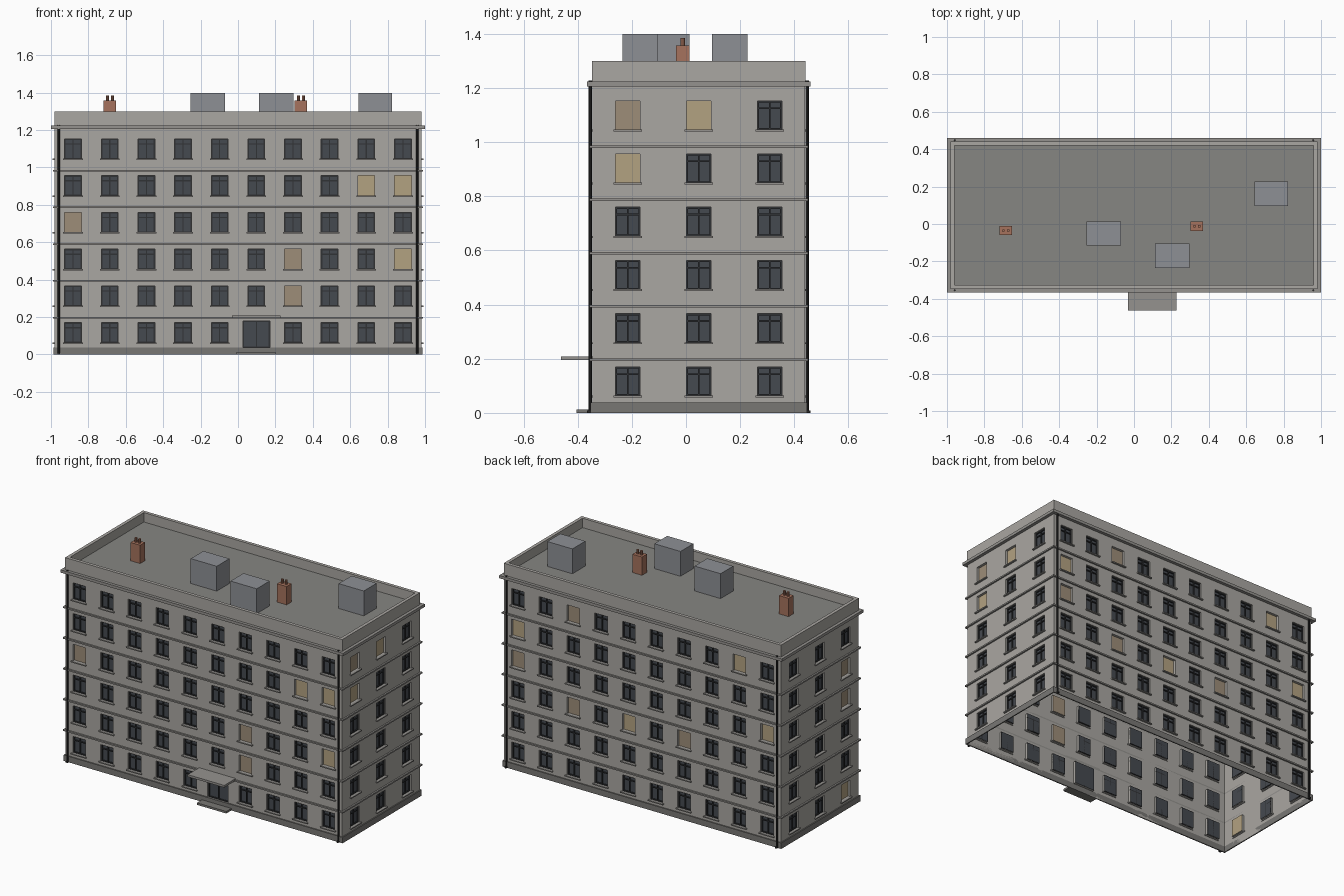
import bpy, bmesh
from math import pi
from mathutils import Matrix, Vector

if "Cube" in bpy.data.objects:
    bpy.data.objects.remove(bpy.data.objects["Cube"])

HX, HY, CY = 0.98, 0.393, 0.047      # wall half sizes and y centre
FLOOR, BAY = 0.1965, 0.196
WIN_W, WIN_H, SILL_Z = 0.09, 0.107, 0.063
RECESS, ROOF_Z = 0.016, 1.24


def mat(name, *rgb):
    m = bpy.data.materials.new(name)
    m.diffuse_color = (*rgb, 1)
    m.use_nodes = True
    m.node_tree.nodes["Principled BSDF"].inputs["Base Color"].default_value = m.diffuse_color
    return m


WALL = mat("wall", 0.40, 0.385, 0.36)
TRIM = mat("trim", 0.30, 0.29, 0.275)
PLINTH = mat("plinth", 0.19, 0.185, 0.175)
ROOF = mat("roof", 0.24, 0.24, 0.225)
GLASS = mat("glass", 0.06, 0.068, 0.08)
FRAME = mat("frame", 0.03, 0.032, 0.035)
LIT = mat("lit", 0.45, 0.36, 0.22)
DIM = mat("dim", 0.34, 0.27, 0.19)
METAL = mat("metal", 0.27, 0.28, 0.30)
PIPE = mat("pipe", 0.02, 0.02, 0.02)
BRICK = mat("brick", 0.38, 0.17, 0.11)


def finish(name, bm, material):
    me = bpy.data.meshes.new(name)
    bm.to_mesh(me)
    bm.free()
    ob = bpy.data.objects.new(name, me)
    bpy.context.collection.objects.link(ob)
    me.materials.append(material)
    return ob


def box(bm, lo, hi, M=Matrix()):
    lo, hi = Vector(lo), Vector(hi)
    S = Matrix.Translation((lo + hi) / 2) @ Matrix.Diagonal((*(hi - lo), 1))
    bmesh.ops.create_cube(bm, size=1, matrix=M @ S)


def quad(bm, pts, M):
    bm.faces.new([bm.verts.new(M @ Vector(p)) for p in pts])


def rect(u0, u1, z0, z1, y=0):
    return [(u0, y, z0), (u1, y, z0), (u1, y, z1), (u0, y, z1)]


def cylinder(bm, x, y, z0, z1, r, n=8):
    bmesh.ops.create_cone(bm, cap_ends=True, segments=n, radius1=r, radius2=r,
                          depth=z1 - z0, matrix=Matrix.Translation((x, y, (z0 + z1) / 2)))


def ring(name, inner, outer, levels, material):
    """Rectangular frames around the building, offsets measured from the wall."""
    bm = bmesh.new()
    for z0, z1 in levels:
        loops = []
        for off, z in ((outer, z0), (outer, z1), (inner, z1), (inner, z0)):
            x, y = HX + off, HY + off
            loops.append([bm.verts.new((sx * x, CY + sy * y, z))
                          for sx, sy in ((-1, -1), (1, -1), (1, 1), (-1, 1))])
        for a in range(4):
            A, B = loops[a], loops[(a + 1) % 4]
            for i in range(4):
                j = (i + 1) % 4
                bm.faces.new((A[i], A[j], B[j], B[i]))
    return finish(name, bm, material)


def facade(side, turn, depth, cols, bay, lit, dim, door=None):
    """One wall of bays x floors with recessed windows; row 0 is the top floor."""
    M = Matrix.Translation((0, CY, 0)) @ Matrix.Rotation(turn, 4, 'Z') @ Matrix.Translation((0, -depth, 0))
    wall, glass, frame, sill, blind, blind2 = [bmesh.new() for _ in range(6)]
    half = cols * bay / 2
    quad(wall, rect(-half, half, 6 * FLOOR, 1.25), M)
    for c in range(cols):
        for row in range(6):
            k = 5 - row
            uc, zb = (c + 0.5) * bay - half, k * FLOOR
            w, h0, h1 = WIN_W / 2, zb + SILL_Z, zb + SILL_Z + WIN_H
            is_door = (c, row) == door
            if is_door:
                w, h0, h1 = 0.072, 0.036, 0.18
            outer = rect(uc - bay / 2, uc + bay / 2, zb, zb + FLOOR)
            hole, back = rect(uc - w, uc + w, h0, h1), rect(uc - w, uc + w, h0, h1, RECESS)
            for i in range(4):
                j = (i + 1) % 4
                quad(wall, (outer[i], outer[j], hole[j], hole[i]), M)
                quad(wall, (hole[i], hole[j], back[j], back[i]), M)
            pane = blind if (c, row) in lit else blind2 if (c, row) in dim else glass
            quad(pane, back, M)
            if not is_door:
                box(sill, (uc - 0.053, -0.011, h0 - 0.006), (uc + 0.053, 0.004, h0 + 0.001), M)
            if pane is glass:
                t, y0, y1 = 0.006, RECESS - 0.007, RECESS
                zt = h0 + 0.72 * (h1 - h0)
                for a, b in (((uc - w, h0), (uc - w + t, h1)), ((uc + w - t, h0), (uc + w, h1)),
                             ((uc - w, h0), (uc + w, h0 + t)), ((uc - w, h1 - t), (uc + w, h1)),
                             ((uc - t / 2, h0), (uc + t / 2, h1)), ((uc - w, zt), (uc + w, zt + t))):
                    if is_door and b[1] == zt + t:
                        continue
                    box(frame, (a[0], y0, a[1]), (b[0], y1, b[1]), M)
    bmesh.ops.remove_doubles(wall, verts=wall.verts, dist=1e-5)
    for part, bm, m in (("wall", wall, WALL), ("glass", glass, GLASS), ("window_frames", frame, FRAME),
                        ("sills", sill, TRIM), ("lit_blinds", blind, LIT), ("dim_blinds", blind2, DIM)):
        if bm.verts:
            finish(side + "_" + part, bm, m)
        else:
            bm.free()


# Four walls with windows
SIDE_BAY = 2 * HY / 3
facade("front", 0, HY, 10, BAY, {(8, 1), (9, 1), (9, 3)}, {(0, 2), (6, 3), (6, 4)}, door=(5, 5))
facade("right", pi / 2, HX, 3, SIDE_BAY, {(1, 0), (0, 1)}, {(0, 0)})
facade("back", pi, HY, 10, BAY, {(0, 1), (4, 3), (8, 0), (9, 2)}, {(2, 0), (0, 2), (2, 3), (6, 3)})
facade("left", 3 * pi / 2, HX, 3, SIDE_BAY, {(2, 5)}, {(2, 1), (2, 2)})

# Horizontal rings: plinth, floor bands, cornice, parapet
ring("plinth", 0, 0.007, [(0, 0.038)], PLINTH)
ring("floor_bands", 0, 0.01, [(k * FLOOR - 0.004, k * FLOOR + 0.005) for k in range(1, 6)], TRIM)
ring("cornice", 0, 0.02, [(1.206, 1.224)], TRIM)
ring("parapet", -0.02, 0.001, [(1.224, 1.3)], WALL)

# Roof deck
bm = bmesh.new()
quad(bm, [(-HX, CY - HY, ROOF_Z), (HX, CY - HY, ROOF_Z), (HX, CY + HY, ROOF_Z), (-HX, CY + HY, ROOF_Z)], Matrix())
finish("roof_deck", bm, ROOF)

# Rooftop equipment boxes
bm = bmesh.new()
for x0, x1, y0, y1 in ((-0.254, -0.07, -0.115, 0.013), (0.112, 0.297, -0.235, -0.104),
                       (0.645, 0.823, 0.096, 0.227)):
    box(bm, (x0, y0, ROOF_Z), (x1, y1, 1.399))
finish("roof_units", bm, METAL)

# Brick chimneys with two pots each
bm = bmesh.new()
for x, y in ((-0.685, -0.035), (0.336, -0.012)):
    box(bm, (x - 0.034, y - 0.025, ROOF_Z), (x + 0.034, y + 0.025, 1.357))
    for s in (-1, 1):
        cylinder(bm, x + s * 0.013, y, 1.355, 1.384, 0.008)
finish("chimneys", bm, BRICK)

# Corner downpipes with small feet
bm = bmesh.new()
for sx in (-1, 1):
    for sy in (-1, 1):
        y = CY + sy * (HY + 0.008)
        cylinder(bm, sx * 0.958, y, 0, 1.228, 0.006)
        box(bm, (sx * 0.958 - 0.006, y + sy * 0.004 - 0.007, 0), (sx * 0.958 + 0.006, y + sy * 0.004 + 0.007, 0.009))
finish("downpipes", bm, PIPE)

# Entrance step and canopy
bm = bmesh.new()
box(bm, (-0.008, -0.404, 0), (0.2, CY - HY, 0.013))
finish("entrance_step", bm, PLINTH)
bm = bmesh.new()
box(bm, (-0.033, -0.462, 0.195), (0.226, CY - HY, 0.209))
finish("entrance_canopy", bm, TRIM)
